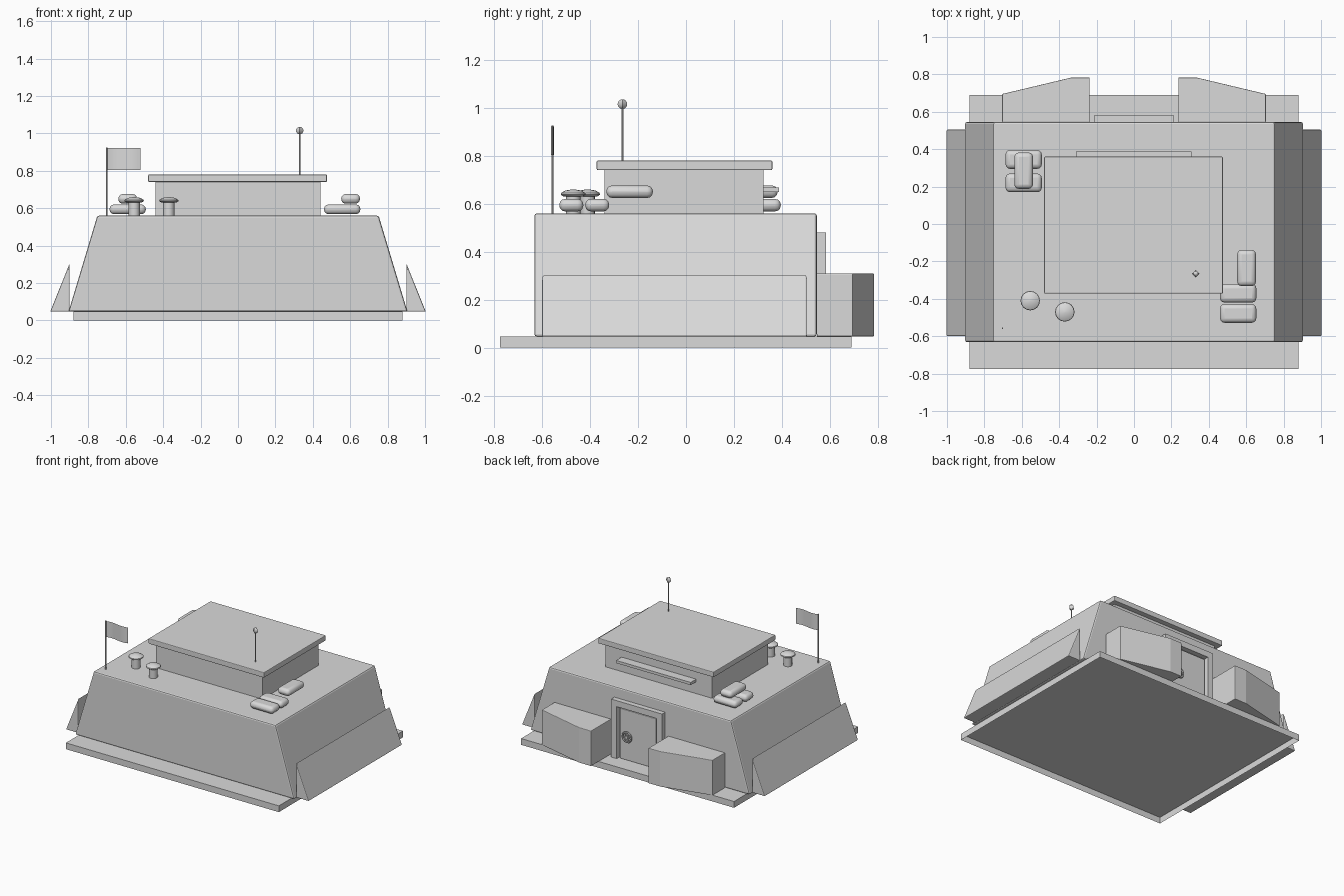
import bpy, bmesh, math
from mathutils import Matrix

if "Cube" in bpy.data.objects:
    bpy.data.objects.remove(bpy.data.objects["Cube"])

grey = bpy.data.materials.new("plain grey")
grey.diffuse_color = (0.7, 0.7, 0.7, 1)
grey.use_nodes = True
grey.node_tree.nodes["Principled BSDF"].inputs["Base Color"].default_value = grey.diffuse_color


def finish(name, bm, bevel=0, segments=2, smooth=False, recalc=True):
    if recalc:
        bmesh.ops.recalc_face_normals(bm, faces=bm.faces)
    me = bpy.data.meshes.new(name)
    bm.to_mesh(me)
    bm.free()
    me.materials.append(grey)
    ob = bpy.data.objects.new(name, me)
    bpy.context.collection.objects.link(ob)
    if bevel:
        mod = ob.modifiers.new("bevel", 'BEVEL')
        mod.width, mod.segments = bevel, segments
    if smooth:
        bpy.ops.object.select_all(action='DESELECT')
        ob.select_set(True)
        bpy.context.view_layer.objects.active = ob
        bpy.ops.object.shade_smooth_by_angle(angle=math.radians(40))
    return ob


def box(name, x0, x1, y0, y1, z0, z1, open_bottom=False, **kw):
    bm = bmesh.new()
    bmesh.ops.create_cube(bm, size=1)
    if open_bottom:
        bm.normal_update()
        bmesh.ops.delete(bm, geom=[f for f in bm.faces if f.normal.z < -0.9], context='FACES')
    for v in bm.verts:
        v.co = ((x0 + x1) / 2 + v.co.x * (x1 - x0),
                (y0 + y1) / 2 + v.co.y * (y1 - y0),
                (z0 + z1) / 2 + v.co.z * (z1 - z0))
    return finish(name, bm, recalc=not open_bottom, **kw)


def prism(name, points, offset, **kw):
    """Extrude a closed 3D polygon along an offset."""
    bm = bmesh.new()
    face = bm.faces.new([bm.verts.new(p) for p in points])
    ext = bmesh.ops.extrude_face_region(bm, geom=[face])
    bmesh.ops.translate(bm, vec=offset,
                        verts=[g for g in ext['geom'] if isinstance(g, bmesh.types.BMVert)])
    return finish(name, bm, **kw)


def lathe(name, centre, profile, sides, rot=None, smooth=True):
    """Revolve (radius, height) points around the z axis, then place."""
    bm = bmesh.new()
    rings = [[bm.verts.new((r * math.cos(2 * math.pi * i / sides),
                            r * math.sin(2 * math.pi * i / sides), z)) for i in range(sides)]
             for r, z in profile]
    for a, b in zip(rings, rings[1:]):
        for i in range(sides):
            j = (i + 1) % sides
            bm.faces.new((a[i], a[j], b[j], b[i]))
    bm.faces.new(rings[0])
    bm.faces.new(rings[-1])
    m = Matrix.Translation(centre)
    bm.transform(m @ rot if rot else m)
    return finish(name, bm, smooth=smooth)


# base slab, open underneath, and sloped main body
box("base_slab", -0.88, 0.88, -0.775, 0.69, 0, 0.047, open_bottom=True)
prism("main_body", [(-0.906, -0.632, 0.047), (0.906, -0.632, 0.047),
                    (0.752, -0.632, 0.56), (-0.752, -0.632, 0.56)], (0, 1.177, 0), bevel=0.01)

# upper block, roof and rear ledge
box("upper_block", -0.44, 0.44, -0.34, 0.322, 0.56, 0.74)
box("roof_slab", -0.48, 0.475, -0.372, 0.36, 0.74, 0.78, bevel=0.005)
box("rear_ledge", -0.31, 0.307, 0.322, 0.387, 0.648, 0.668)

# side wedges and rear buttresses, mirrored
for s, side in ((-1, "left"), (1, "right")):
    prism(side + "_side_wedge", [(s * 0.9, -0.6, 0.047), (s * 1.004, -0.6, 0.047),
                                 (s * 0.9, -0.6, 0.305)],
          (0, 1.105, 0), bevel=0.006)
    prism(side + "_buttress", [(s * x, y, 0.047) for x, y in
                               ((0.237, 0.545), (0.237, 0.783), (0.335, 0.783),
                                (0.705, 0.695), (0.705, 0.545))], (0, 0, 0.263), bevel=0.004)

# rear door with frame
prism("door_frame", [(x, 0.545, z) for x, z in
                     ((-0.21, 0.047), (-0.21, 0.48), (0.21, 0.48), (0.21, 0.047),
                      (0.165, 0.047), (0.165, 0.435), (-0.165, 0.435), (-0.165, 0.047))],
      (0, 0.038, 0))
box("door_panel", -0.15, 0.15, 0.545, 0.565, 0.047, 0.42, bevel=0.004)

# door wheel: rim with spokes
turn = Matrix.Rotation(-math.pi / 2, 4, 'X')
bm = bmesh.new()
N, M = 16, 6
ring = []
for i in range(N):
    a = 2 * math.pi * i / N
    ring.append([])
    for j in range(M):
        b = 2 * math.pi * j / M
        r = 0.036 + 0.007 * math.cos(b)
        ring[i].append(bm.verts.new((r * math.cos(a), 0.007 * math.sin(b), r * math.sin(a))))
for i in range(N):
    n = ring[(i + 1) % N]
    for j in range(M):
        k = (j + 1) % M
        bm.faces.new((ring[i][j], n[j], n[k], ring[i][k]))
for k in range(3):
    bmesh.ops.create_cube(bm, size=1, matrix=Matrix.Rotation(k * math.pi / 3, 4, 'Y')
                          @ Matrix.Diagonal((0.072, 0.006, 0.008, 1)))
bm.transform(Matrix.Translation((0.085, 0.577, 0.225)))
finish("door_wheel", bm, smooth=True)
lathe("door_wheel_hub", (0.085, 0.56, 0.225), [(0.012, 0), (0.012, 0.024)], 10, rot=turn)

# sandbags: centre x, y, z and whether turned along y
bags = [(-0.59, 0.345, 0.594, 0), (-0.59, 0.22, 0.594, 0), (-0.59, 0.285, 0.65, 1),
        (0.557, -0.37, 0.594, 0), (0.557, -0.478, 0.594, 0), (0.602, -0.235, 0.65, 1)]
for n, (x, y, z, turned) in enumerate(bags):
    hx, hy = (0.05, 0.097) if turned else (0.097, 0.05)
    box(f"sandbag_{n + 1}", x - hx, x + hx, y - hy, y + hy, z - 0.026, z + 0.026,
        bevel=0.024, segments=3, smooth=True)

# mushroom vents
for n, (x, y) in enumerate(((-0.555, -0.41), (-0.37, -0.47))):
    lathe(f"vent_stem_{n + 1}", (x, y, 0.56), [(0.03, 0), (0.03, 0.075)], 16)
    lathe(f"vent_cap_{n + 1}", (x, y, 0.63),
          [(0.04, 0), (0.052, 0.008), (0.05, 0.015), (0.033, 0.025), (0.004, 0.03)], 16)

# antenna with four-sided ball tip
lathe("antenna_rod", (0.33, -0.265, 0.78), [(0.005, 0), (0.005, 0.22)], 6)
lathe("antenna_ball", (0.33, -0.265, 1.015),
      [(0.02 * math.sin(math.pi * (k + 0.05) / 8.1), -0.02 * math.cos(math.pi * (k + 0.05) / 8.1))
       for k in range(9)], 4)

# flag pole and thin waving flag
lathe("flag_pole", (-0.703, -0.557, 0.56), [(0.004, 0), (0.004, 0.365)], 8)
bm = bmesh.new()
steps, prev = 12, None
for i in range(steps + 1):
    x, y = -0.703 + 0.182 * i / steps, -0.557 + 0.006 * math.sin(2 * math.pi * i / steps)
    pair = [bm.verts.new((x, y, z)) for z in (0.803, 0.921)]
    if prev:
        bm.faces.new((prev[0], pair[0], pair[1], prev[1]))
    prev = pair
finish("flag_cloth", bm, smooth=True)
